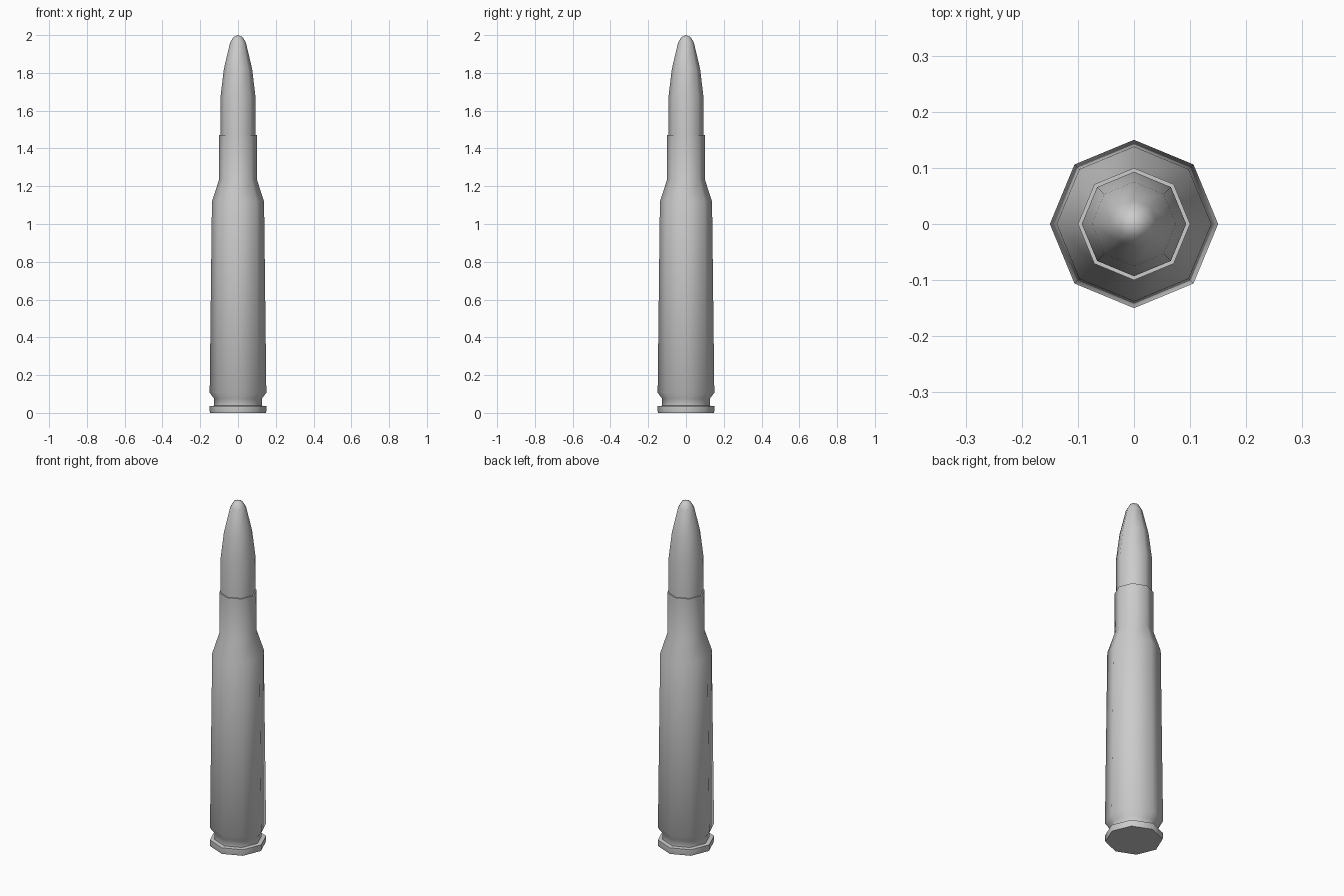
import bpy, bmesh, math

if "Cube" in bpy.data.objects:
    bpy.data.objects.remove(bpy.data.objects["Cube"])

SIDES = 8


def lathe(name, profile):
    """Revolve (radius, z) points around z; radius 0 makes a pole."""
    bm = bmesh.new()
    rings = []
    for r, z in profile:
        if r == 0:
            rings.append([bm.verts.new((0, 0, z))] * SIDES)
        else:
            rings.append([bm.verts.new((r * math.cos(math.tau * i / SIDES),
                                        r * math.sin(math.tau * i / SIDES), z))
                          for i in range(SIDES)])
    for low, high in zip(rings, rings[1:]):
        for i in range(SIDES):
            j = (i + 1) % SIDES
            bm.faces.new(list(dict.fromkeys((low[i], low[j], high[j], high[i]))))
    mesh = bpy.data.meshes.new(name)
    bm.to_mesh(mesh)
    bm.free()
    obj = bpy.data.objects.new(name, mesh)
    bpy.context.collection.objects.link(obj)
    bpy.ops.object.select_all(action='DESELECT')
    obj.select_set(True)
    bpy.context.view_layer.objects.active = obj
    bpy.ops.object.shade_smooth_by_angle(angle=math.radians(60))
    return obj


# Case: flat base, rim, extractor groove, tapered body, shoulder, neck and mouth
lathe("case", [(0, 0), (0.148, 0), (0.15, 0.01), (0.15, 0.036),
               (0.126, 0.038), (0.126, 0.075), (0.15, 0.107),
               (0.138, 1.12), (0.1, 1.235), (0.1, 1.47), (0.093, 1.47)])

# Projectile: straight shank with a curved nose
lathe("projectile", [(0.093, 1.47), (0.093, 1.67), (0.075, 1.82),
                     (0.042, 1.96), (0.024, 1.99), (0, 2.0)])
